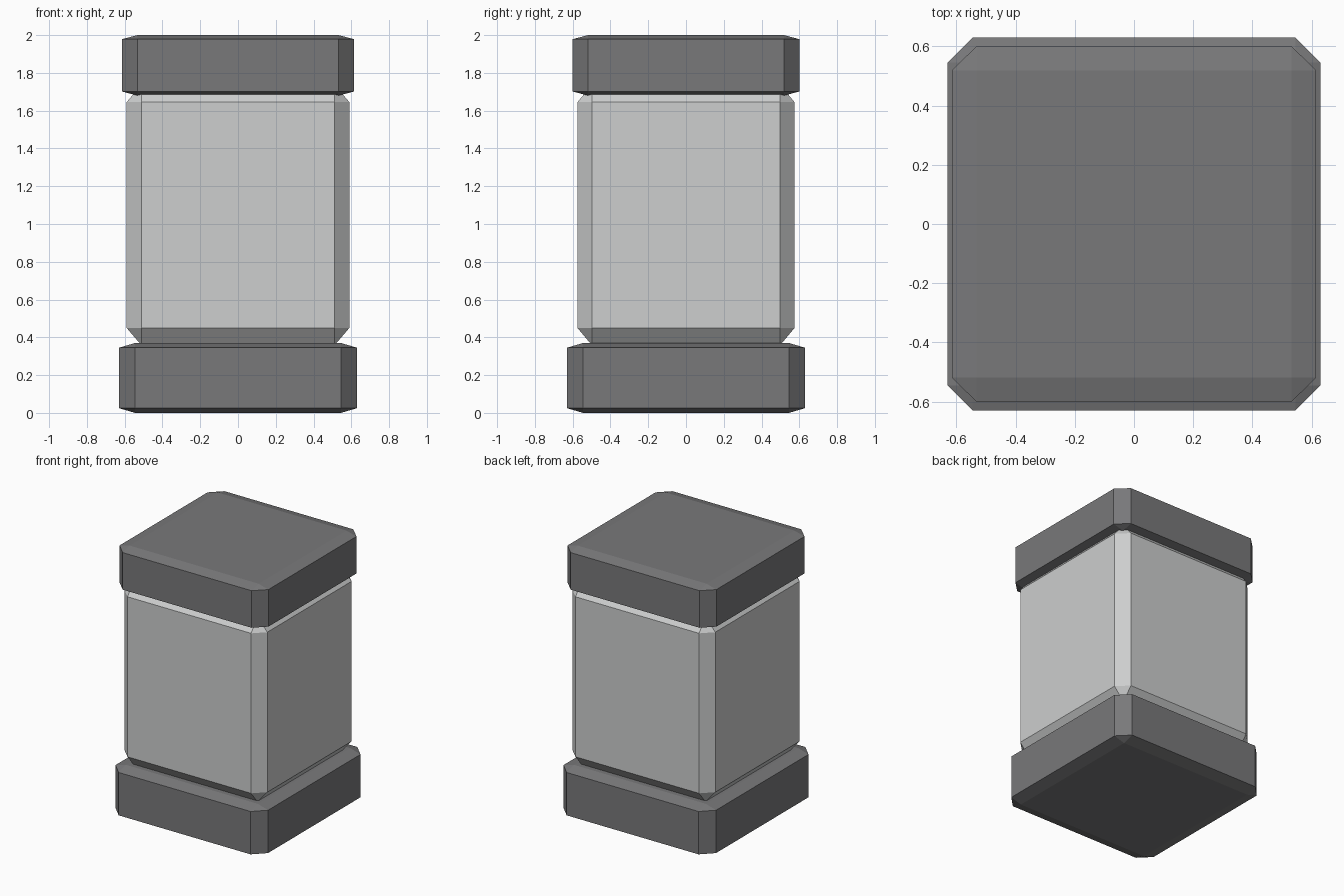
import bpy

default = bpy.data.objects.get("Cube")
if default:
    bpy.data.objects.remove(default, do_unlink=True)


def flat_material(name, color):
    mat = bpy.data.materials.new(name)
    mat.use_nodes = True
    mat.diffuse_color = color
    bsdf = next(n for n in mat.node_tree.nodes if n.type == "BSDF_PRINCIPLED")
    bsdf.inputs["Base Color"].default_value = color
    return mat


def chamfered_block(name, half_x, half_y, bottom, top, mat):
    """Chamfered unit cube stretched to size, so the chamfer stretches too."""
    bpy.ops.mesh.primitive_cube_add(size=2, location=(0, 0, (bottom + top) / 2))
    block = bpy.context.object
    block.name = name
    block.scale = (half_x, half_y, (top - bottom) / 2)
    chamfer = block.modifiers.new("Chamfer", "BEVEL")
    chamfer.width = 0.135
    chamfer.segments = 1
    chamfer.limit_method = "NONE"
    block.data.materials.append(mat)
    return block


dark_grey = flat_material("dark grey", (0.19, 0.19, 0.195, 1))
light_grey = flat_material("light grey", (0.61, 0.62, 0.62, 1))

# Base plinth, pale body and cap
chamfered_block("base", 0.63, 0.63, 0.0, 0.37, dark_grey)
chamfered_block("body", 0.59, 0.575, 0.357, 1.738, light_grey)
chamfered_block("lid", 0.615, 0.60, 1.68, 2.0, dark_grey)
